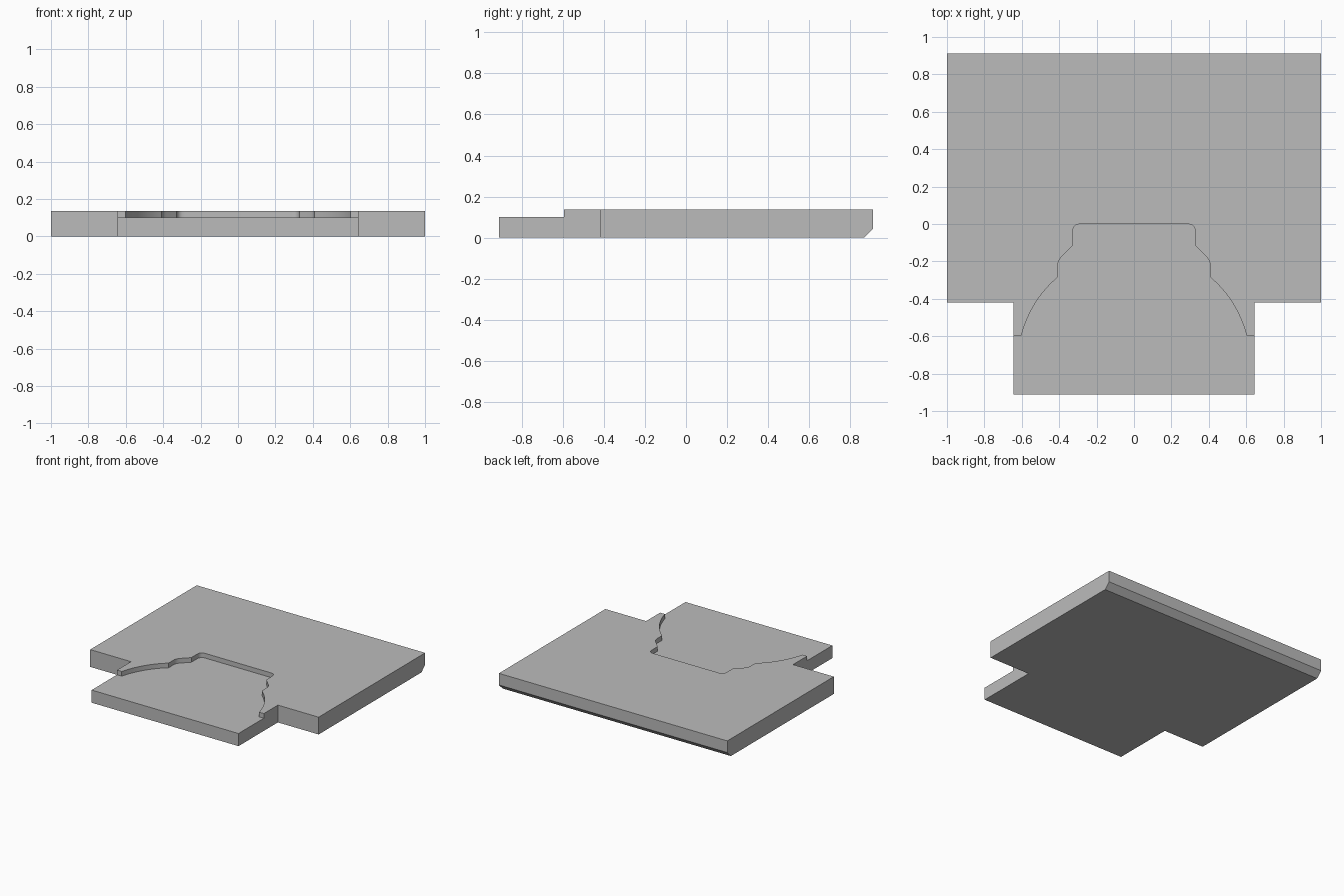
import bpy, bmesh
from mathutils import Vector

cube = bpy.data.objects.get("Cube")
if cube:
    bpy.data.objects.remove(cube, do_unlink=True)

HEIGHT, FLOOR = 0.137, 0.1
BACK, FRONT, STEP = 0.912, -0.912, -0.42
TONGUE = 0.643

grey = bpy.data.materials.new("plain grey")
grey.use_nodes = True
colour = (0.5, 0.5, 0.5, 1)
grey.diffuse_color = colour
grey.node_tree.nodes["Principled BSDF"].inputs["Base Color"].default_value = colour


def curve(a, b, c, steps):
    """Quadratic curve from a to c pulled towards b."""
    a, b, c = Vector(a), Vector(b), Vector(c)
    ts = [i / steps for i in range(steps + 1)]
    return [a * (1 - t) ** 2 + b * 2 * t * (1 - t) + c * t * t for t in ts]


def prism(name, half, z0, z1, chamfer=0):
    """Extrude a right-hand half outline mirrored across x = 0."""
    outline = [(p[0], p[1]) for p in half]
    outline += [(-x, y) for x, y in reversed(outline)]
    bm = bmesh.new()
    base = bm.faces.new([bm.verts.new((x, y, z0)) for x, y in outline])
    top = bmesh.ops.extrude_face_region(bm, geom=[base], use_keep_orig=True)
    verts = [v for v in top["geom"] if isinstance(v, bmesh.types.BMVert)]
    bmesh.ops.translate(bm, verts=verts, vec=(0, 0, z1 - z0))
    bmesh.ops.recalc_face_normals(bm, faces=bm.faces)
    if chamfer:
        edge = [e for e in bm.edges
                if all(v.co.y > BACK - 0.001 and v.co.z < 0.001 for v in e.verts)]
        bmesh.ops.bevel(bm, geom=edge, offset=chamfer, segments=1, affect='EDGES')
    mesh = bpy.data.meshes.new(name)
    bm.to_mesh(mesh)
    bm.free()
    mesh.materials.append(grey)
    obj = bpy.data.objects.new(name, mesh)
    bpy.context.collection.objects.link(obj)
    return obj


# Slab with a narrower front tongue and a chamfered lower back edge
slab = prism("base_plate",
             [(1, BACK), (1, STEP), (TONGUE, STEP), (TONGUE, FRONT)],
             0, HEIGHT, chamfer=0.045)

# Shallow stepped recess that opens out over the front of the tongue
half = curve((0.285, 0), (0.328, 0), (0.328, -0.045), 8)
half += [(0.328, -0.115)]
half += curve((0.385, -0.172), (0.408, -0.195), (0.408, -0.225), 6)
half += curve((0.408, -0.285), (0.55, -0.405), (0.602, -0.595), 16)
half += [(0.8, -0.595), (0.8, -1.1)]
cutter = prism("recess_cutter", half, FLOOR, 0.3)
cutter.hide_render = True

cut = slab.modifiers.new("recess", 'BOOLEAN')
cut.operation = 'DIFFERENCE'
cut.solver = 'EXACT'
cut.object = cutter
bpy.context.view_layer.objects.active = slab
slab.select_set(True)
bpy.ops.object.modifier_apply(modifier=cut.name)
bpy.data.objects.remove(cutter, do_unlink=True)

# Smooth the rounded recess walls, keeping hard edges sharp
bpy.ops.object.shade_smooth_by_angle(angle=0.5)
